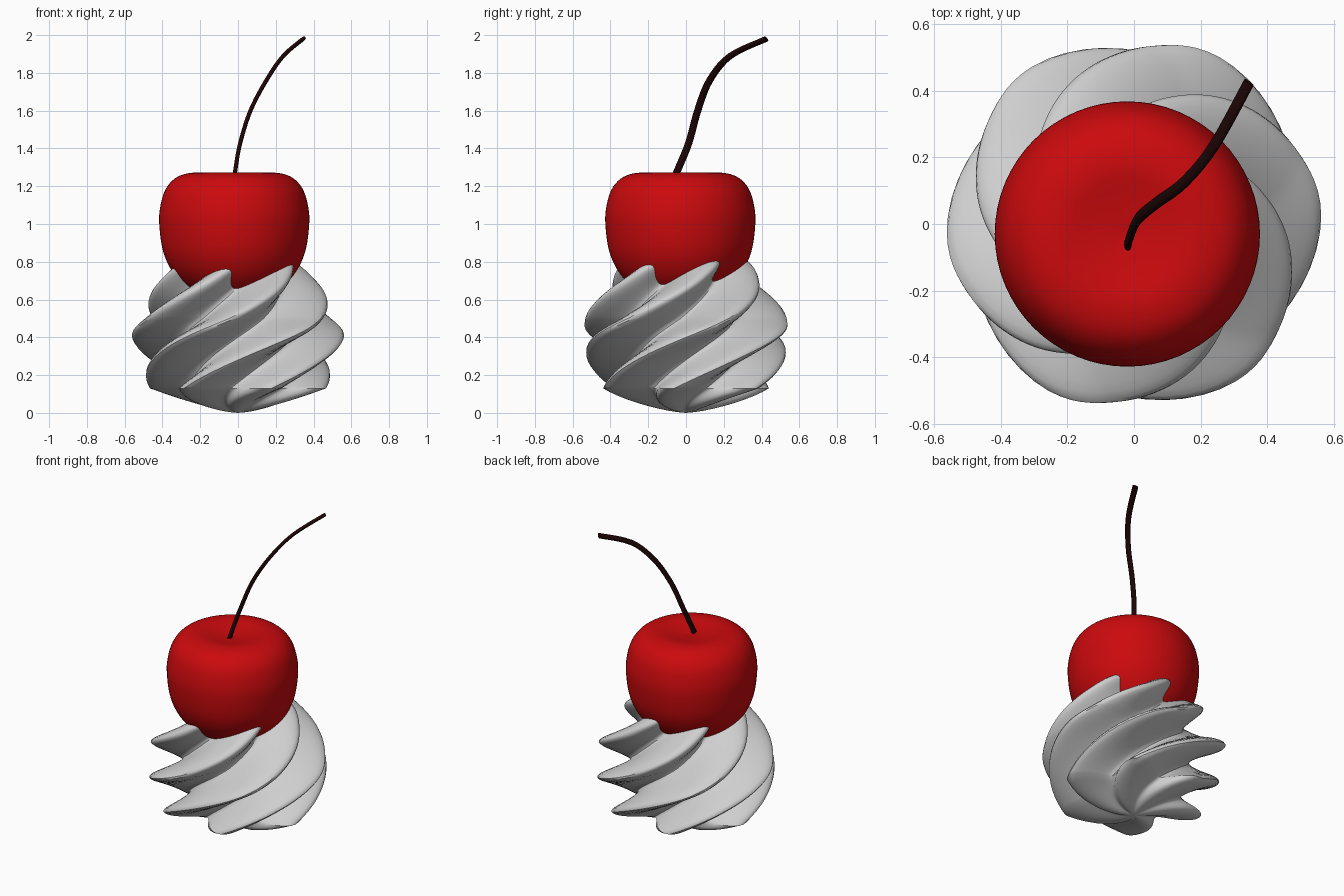
import bpy, bmesh, math
from mathutils import Vector

if "Cube" in bpy.data.objects:
    bpy.data.objects.remove(bpy.data.objects["Cube"])


def material(name, rgb):
    m = bpy.data.materials.new(name)
    m.diffuse_color = (*rgb, 1)
    m.use_nodes = True
    m.node_tree.nodes["Principled BSDF"].inputs["Base Color"].default_value = m.diffuse_color
    return m


WHITE = material("cream white", (0.62, 0.62, 0.62))
RED = material("cherry red", (0.6, 0.003, 0.004))
BROWN = material("dark stem brown", (0.014, 0.002, 0.002))


def smooth_path(pts, n):
    """Catmull-Rom samples through profile or path points."""
    p = [pts[0]] + pts + [pts[-1]]
    out = []
    for i in range(1, len(p) - 2):
        for k in range(n):
            t = k / n
            out.append(tuple(
                0.5 * (2 * b + (c - a) * t + (2 * a - 5 * b + 4 * c - d) * t * t
                       + (3 * b - a - 3 * c + d) * t ** 3)
                for a, b, c, d in zip(*p[i - 1:i + 3])))
    return out + [pts[-1]]


def loft(name, rings, mat, angle):
    """Skin closed rings; the first and last close on a centre point."""
    bm = bmesh.new()
    rows = [[bm.verts.new(co) for co in ring] for ring in rings]
    n = len(rows[0])
    for a, b in zip(rows, rows[1:]):
        for j in range(n):
            bm.faces.new((a[j], a[(j + 1) % n], b[(j + 1) % n], b[j]))
    bmesh.ops.remove_doubles(bm, verts=bm.verts, dist=1e-5)
    bmesh.ops.recalc_face_normals(bm, faces=bm.faces)
    me = bpy.data.meshes.new(name)
    bm.to_mesh(me)
    bm.free()
    ob = bpy.data.objects.new(name, me)
    bpy.context.collection.objects.link(ob)
    me.materials.append(mat)
    bpy.ops.object.select_all(action='DESELECT')
    bpy.context.view_layer.objects.active = ob
    ob.select_set(True)
    bpy.ops.object.shade_smooth_by_angle(angle=math.radians(angle))
    return ob


# Whipped cream: six-lobed star twisted upwards, with a shallow pointed base
LOBES, SIDES, VALLEY = 6, 120, 0.6


def star(r, z):
    turn = math.radians(250 * (z - 0.4) - 40 * max(0, z - 0.5))
    ring = []
    for j in range(SIDES):
        a = 2 * math.pi * j / SIDES
        lobe = 0.5 + 0.5 * math.cos(LOBES * a)
        rr = r * (VALLEY + (1 - VALLEY) * lobe)
        ring.append((rr * math.cos(a + turn), rr * math.sin(a + turn), z))
    return ring


base = [(0.47 * k / 10, 0.13 * (k / 10) ** 1.5) for k in range(10)]
body = smooth_path([(0.47, 0.13), (0.511, 0.25), (0.562, 0.41), (0.535, 0.5),
                    (0.485, 0.6), (0.415, 0.7), (0.33, 0.8), (0.19, 0.88), (0, 0.93)], 7)
loft("whipped_cream", [star(r, z) for r, z in base + body], WHITE, 40)

# Cherry: rounded lathe with a faintly dimpled top, set slightly off centre
profile = smooth_path([(0, 0.6), (0.12, 0.61), (0.22, 0.645), (0.315, 0.73), (0.375, 0.85),
                       (0.397, 1.0), (0.39, 1.1), (0.36, 1.19), (0.3, 1.25), (0.21, 1.272),
                       (0.1, 1.256), (0, 1.243)], 5)
loft("cherry", [[(-0.02 + r * math.cos(2 * math.pi * j / 64),
                  -0.03 + r * math.sin(2 * math.pi * j / 64), z) for j in range(64)]
                for r, z in profile], RED, 60)

# Stem: thin curved rod with a flattened oval section
path = [Vector(p) for p in smooth_path(
    [(-0.02, -0.068, 1.23), (-0.012, -0.038, 1.3), (0.012, 0.015, 1.43), (0.066, 0.062, 1.6),
     (0.15, 0.125, 1.76), (0.24, 0.235, 1.89), (0.345, 0.425, 1.98)], 5)]
rings = []
for i, p in enumerate(path):
    t = (path[min(i + 1, len(path) - 1)] - path[max(i - 1, 0)]).normalized()
    wide = Vector((0, 1, 0))
    wide = (wide - t * wide.dot(t)).normalized()
    thin = t.cross(wide)
    rings.append([p + wide * 0.019 * math.cos(a) + thin * 0.011 * math.sin(a)
                  for a in (2 * math.pi * j / 12 for j in range(12))])
loft("stem", [[path[0]] * 12] + rings + [[path[-1]] * 12], BROWN, 50)
